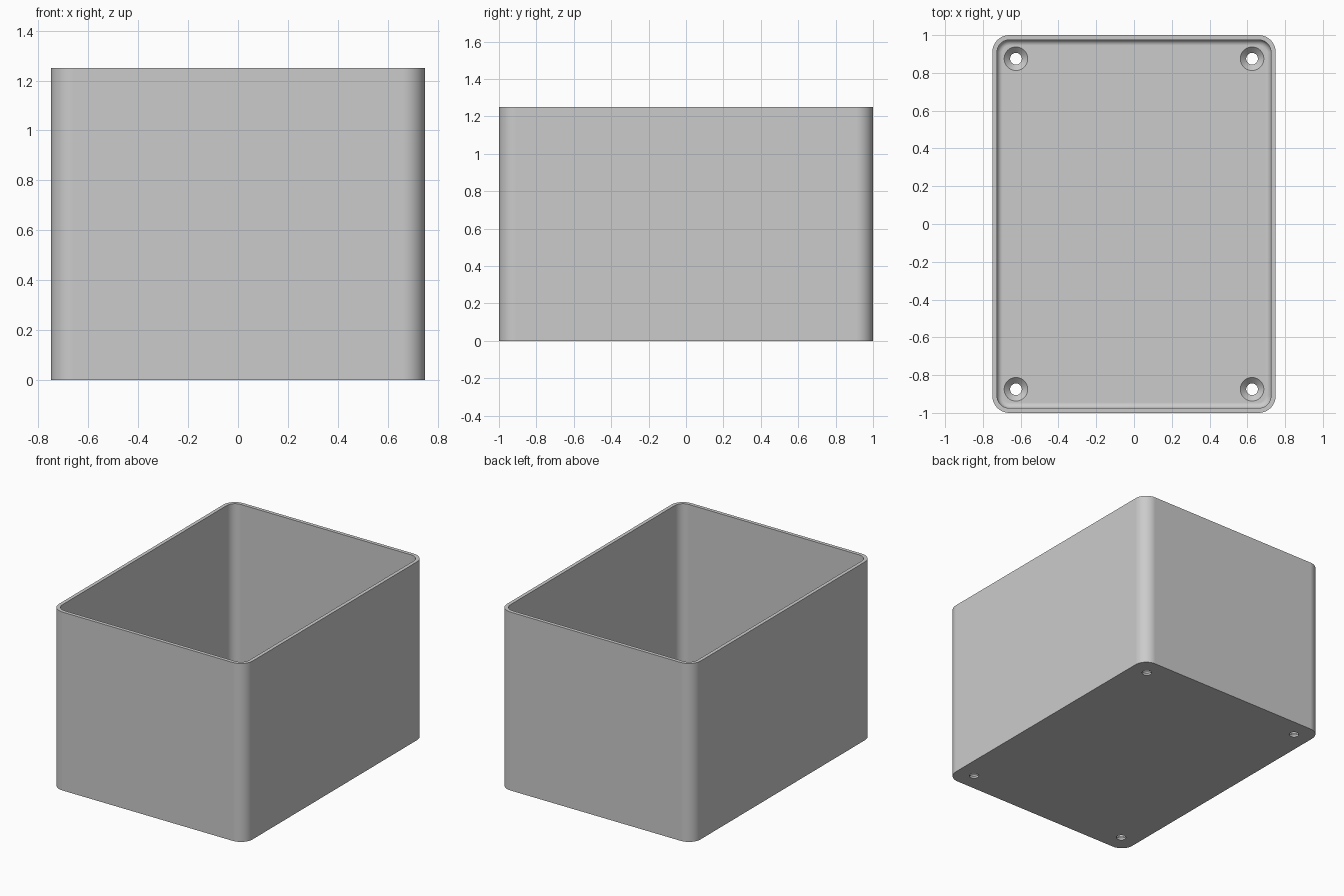
import bpy, bmesh
from math import cos, sin, pi

if "Cube" in bpy.data.objects:
    bpy.data.objects.remove(bpy.data.objects["Cube"], do_unlink=True)

HALF_X, HALF_Y, HEIGHT = 0.75, 1.0, 1.25
RADIUS, WALL, FLOOR, FILLET = 0.09, 0.025, 0.045, 0.03
HOLE_X, HOLE_Y, HOLE_R, SINK_R = 0.625, 0.875, 0.031, 0.0625

grey = bpy.data.materials.new("plain grey")
grey.use_nodes = True
colour = (0.6, 0.6, 0.6, 1)
grey.diffuse_color = colour
grey.node_tree.nodes["Principled BSDF"].inputs["Base Color"].default_value = colour


def rounded_outline(inset, steps=10):
    """Rounded rectangle, moved inwards by inset."""
    r = RADIUS - inset
    points = []
    for corner, (sx, sy) in enumerate([(1, 1), (-1, 1), (-1, -1), (1, -1)]):
        for i in range(steps + 1):
            a = (corner + i / steps) * pi / 2
            points.append((sx * (HALF_X - RADIUS) + r * cos(a),
                           sy * (HALF_Y - RADIUS) + r * sin(a)))
    return points


def circle(radius, cx, cy, steps=40):
    return [(cx + radius * cos(2 * pi * i / steps),
             cy + radius * sin(2 * pi * i / steps)) for i in range(steps)]


def stack(name, layers):
    """Closed solid skinned through a stack of (outline, height) layers."""
    bm = bmesh.new()
    rings = [[bm.verts.new((x, y, z)) for x, y in outline] for outline, z in layers]
    for low, high in zip(rings, rings[1:]):
        for i in range(len(low)):
            j = (i + 1) % len(low)
            bm.faces.new((low[i], low[j], high[j], high[i]))
    bm.faces.new(rings[0][::-1])
    bm.faces.new(rings[-1])
    bmesh.ops.recalc_face_normals(bm, faces=bm.faces)
    mesh = bpy.data.meshes.new(name)
    bm.to_mesh(mesh)
    bm.free()
    mesh.materials.append(grey)
    obj = bpy.data.objects.new(name, mesh)
    bpy.context.collection.objects.link(obj)
    return obj


# Open box: outside wall, rim, inside wall, rounded floor edge, floor
layers = [(rounded_outline(0), 0), (rounded_outline(0), HEIGHT),
          (rounded_outline(WALL), HEIGHT)]
for i in range(9):
    a = i / 8 * pi / 2
    layers.append((rounded_outline(WALL + FILLET * (1 - cos(a))),
                   FLOOR + FILLET * (1 - sin(a))))
box = stack("open_box", layers)
bpy.context.view_layer.objects.active = box
box.select_set(True)

# Countersunk screw holes in the floor corners
for sx in (-1, 1):
    for sy in (-1, 1):
        def ring(radius):
            return circle(radius, sx * HOLE_X, sy * HOLE_Y)
        cutter = stack("hole_cutter", [
            (ring(HOLE_R), -0.1), (ring(HOLE_R), FLOOR - (SINK_R - HOLE_R)),
            (ring(SINK_R), FLOOR), (ring(SINK_R), FLOOR + 0.1)])
        cutter.hide_render = True
        cut = box.modifiers.new("screw hole", 'BOOLEAN')
        cut.operation = 'DIFFERENCE'
        cut.solver = 'EXACT'
        cut.object = cutter
        bpy.ops.object.modifier_apply(modifier=cut.name)
        bpy.data.objects.remove(cutter, do_unlink=True)

# Smooth corners with crisp rims and flat walls
bpy.ops.object.shade_smooth_by_angle(angle=pi / 6)
weighted = box.modifiers.new("flat walls", 'WEIGHTED_NORMAL')
weighted.keep_sharp = True
